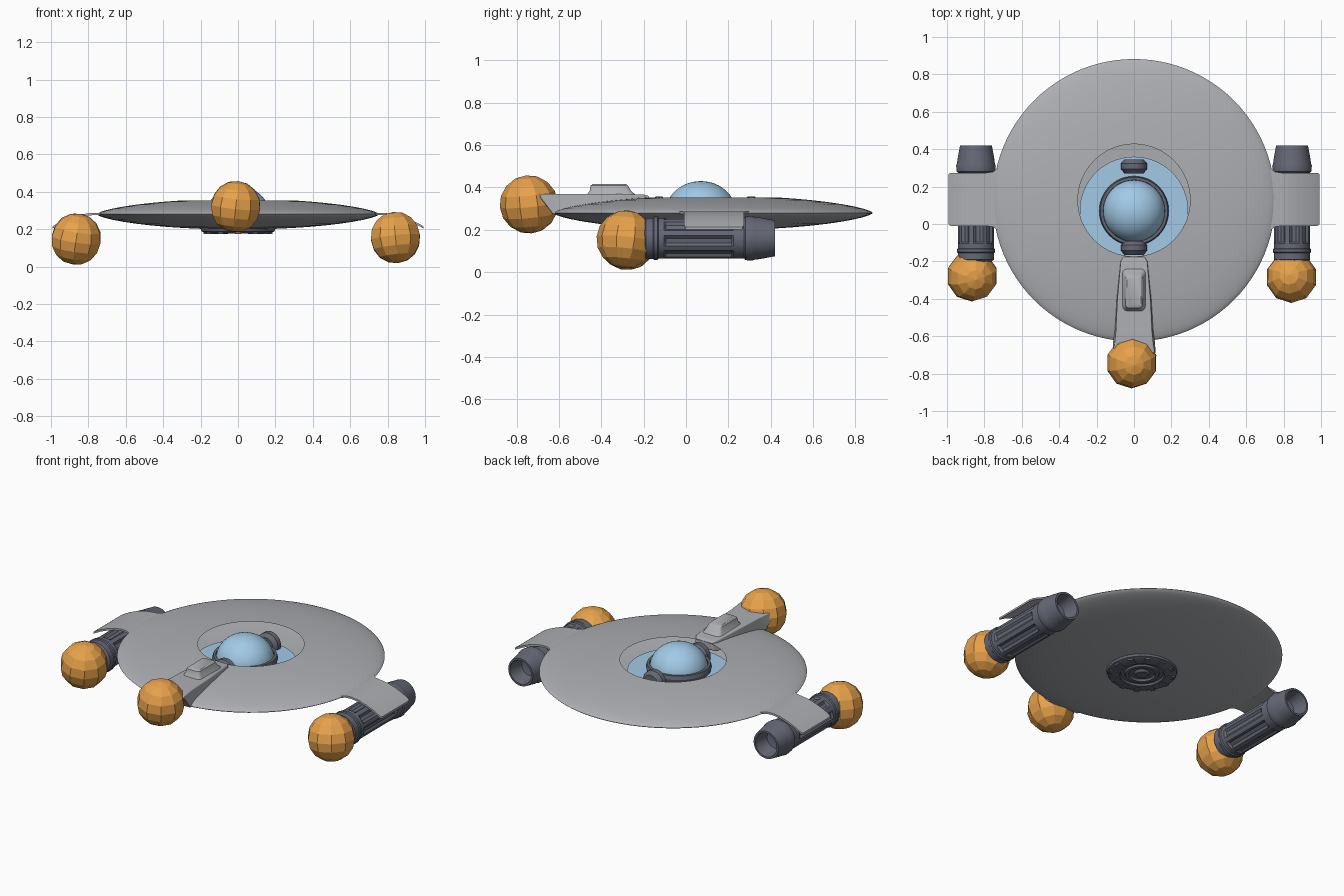
import bpy, bmesh, math
from mathutils import Matrix, Vector

if "Cube" in bpy.data.objects:
    bpy.data.objects.remove(bpy.data.objects["Cube"])


def material(name, rgb):
    m = bpy.data.materials.new(name)
    m.diffuse_color = (*rgb, 1)
    m.use_nodes = True
    m.node_tree.nodes["Principled BSDF"].inputs["Base Color"].default_value = m.diffuse_color
    return m


SLATE = material("slate", (0.13, 0.14, 0.18))
ORANGE = material("orange", (0.80, 0.36, 0.07))
BLUE = material("blue", (0.36, 0.59, 0.80))
HULL = material("hull_grey", (0.42, 0.43, 0.45))


def finish(bm, name, mat, matrix=None, smooth=True, angle=30):
    """Turn a bmesh into a named object."""
    if matrix:
        bm.transform(matrix)
    bmesh.ops.recalc_face_normals(bm, faces=bm.faces)
    me = bpy.data.meshes.new(name)
    bm.to_mesh(me)
    bm.free()
    ob = bpy.data.objects.new(name, me)
    bpy.context.collection.objects.link(ob)
    me.materials.append(mat)
    if smooth:
        bpy.ops.object.select_all(action='DESELECT')
        bpy.context.view_layer.objects.active = ob
        ob.select_set(True)
        bpy.ops.object.shade_smooth_by_angle(angle=math.radians(angle))
    return ob


def lathe(name, profile, mat, matrix, segs=64, radius=None, closed=False):
    """Revolve (r, z) points about z; radius(r, row, seg) can shape each vertex."""
    bm = bmesh.new()
    rows = []
    for k, (r, z) in enumerate(profile):
        if r == 0:
            rows.append([bm.verts.new((0, 0, z))] * segs)
            continue
        row = []
        for i in range(segs):
            a = math.tau * i / segs
            q = radius(r, k, i) if radius else r
            row.append(bm.verts.new((q * math.cos(a), q * math.sin(a), z)))
        rows.append(row)
    if closed:
        rows.append(rows[0])
    for a, b in zip(rows, rows[1:]):
        for i in range(segs):
            j = (i + 1) % segs
            bm.faces.new(list(dict.fromkeys((a[i], a[j], b[j], b[i]))))
    return finish(bm, name, mat, matrix)


def loft(name, sections, mat, bevel=0.0):
    """Skin a chain of equal closed sections and cap the ends."""
    bm = bmesh.new()
    rings = [[bm.verts.new(p) for p in s] for s in sections]
    n = len(rings[0])
    for a, b in zip(rings, rings[1:]):
        for i in range(n):
            bm.faces.new((a[i], a[(i + 1) % n], b[(i + 1) % n], b[i]))
    bm.faces.new(rings[0])
    bm.faces.new(rings[-1])
    ob = finish(bm, name, mat)
    if bevel:
        mod = ob.modifiers.new("soft_edges", 'BEVEL')
        mod.width, mod.segments = bevel, 3
    return ob


def along_y(x, y, z):
    return Matrix.Translation((x, y, z)) @ Matrix.Rotation(-math.pi / 2, 4, 'X')


# Saucer hull: lens with a round opening in the top
R = 0.755


def lens(r):
    return 0.082 * max(0, 1 - (r / R) ** 2) ** 0.65


radii = [0.30, 0.38, 0.46, 0.54, 0.61, 0.67, 0.71, 0.735, 0.75]
under = radii[::-1] + [0.2, 0.1]
lathe("saucer_hull",
      [(r, 0.28 + lens(r)) for r in radii] + [(R, 0.28)]
      + [(r, 0.28 - lens(r)) for r in under] + [(0, 0.198)],
      HULL, Matrix.Translation((0, 0.127, 0)), 96)

# Cockpit: recessed blue floor, dome, collar ring and two knuckles
C = Matrix.Translation((0, 0.07, 0))
lathe("cockpit_floor", [(0, 0.27), (0.29, 0.27), (0.29, 0.26), (0, 0.26)], BLUE, C)
lathe("cockpit_dome",
      [(0.165 * math.cos(t * math.pi / 24), 0.285 + 0.145 * math.sin(t * math.pi / 24))
       for t in range(12)] + [(0, 0.43)], BLUE, C, 48)
lathe("dome_ring", [(0.163, 0.27), (0.18, 0.27), (0.186, 0.29), (0.18, 0.312), (0.165, 0.312)],
      SLATE, C, 48, closed=True)
for name, y in (("front_knuckle", -0.128), ("rear_knuckle", 0.308)):
    lathe(name, [(0, -0.037), (0.05, -0.037), (0.07, -0.015), (0.07, 0.015),
                 (0.05, 0.037), (0, 0.037)], SLATE, along_y(0, y, 0.288), 24)

# Belly emitter: stepped rings with radial ribs
lathe("belly_emitter",
      [(0.20, 0.205), (0.195, 0.188), (0.165, 0.177), (0.125, 0.177), (0.12, 0.188),
       (0.10, 0.188), (0.095, 0.178), (0.075, 0.178), (0.07, 0.19), (0.045, 0.19),
       (0.035, 0.178), (0, 0.178)], SLATE, C, 48)
for i in range(12):
    bm = bmesh.new()
    bmesh.ops.create_cube(bm, size=1, matrix=Matrix.Diagonal((0.055, 0.03, 0.016, 1)))
    finish(bm, "emitter_rib", SLATE,
           C @ Matrix.Rotation(math.tau * i / 12, 4, 'Z') @ Matrix.Translation((0.158, 0, 0.182)))

# Front arm with raised fairing
arm = [(-0.175, 0.055, 0.31, 0.360), (-0.20, 0.07, 0.30, 0.366), (-0.40, 0.088, 0.29, 0.37),
       (-0.58, 0.097, 0.265, 0.37), (-0.63, 0.102, 0.275, 0.37), (-0.69, 0.108, 0.355, 0.37)]
loft("front_arm", [[(-w * 1.1, y, b), (w * 1.1, y, b), (w, y, t), (-w, y, t)]
                   for y, w, b, t in arm], HULL, 0.006)


def oval(w, y0, y1, z):
    """Rounded rectangle outline."""
    c = 0.4 * w
    pts = []
    for k, (sx, yy, sy) in enumerate(((1, y1, -1), (-1, y1, -1), (-1, y0, 1), (1, y0, 1))):
        for s in range(4):
            a = math.pi / 2 * (k + s / 3)
            pts.append((sx * (w - c) + c * math.cos(a), yy + sy * c + c * math.sin(a), z))
    return pts


loft("arm_fairing", [oval(0.065, -0.47, -0.235, 0.362), oval(0.052, -0.455, -0.26, 0.385),
                     oval(0.045, -0.45, -0.275, 0.41), oval(0.038, -0.44, -0.285, 0.416)], HULL)

# Side wings draped over the engine pods
wing = [(0.66, 0.24, 0.287), (0.70, 0.20, 0.287), (0.73, 0.165, 0.287), (0.755, 0.147, 0.287),
        (0.79, 0.142, 0.286), (0.84, 0.142, 0.279), (0.89, 0.142, 0.264), (0.94, 0.142, 0.243),
        (0.98, 0.142, 0.222), (0.992, 0.135, 0.214)]
for side, s in (("left", -1), ("right", 1)):
    loft(side + "_wing", [[(s * x, 0.132 - h, z - 0.012), (s * x, 0.132 + h, z - 0.012),
                           (s * x, 0.132 + h, z), (s * x, 0.132 - h, z)]
                          for x, h, z in wing], HULL)

# Engine pods: fluted barrel, collars and hollow rear nozzle
pod = [(0, -0.20), (0.085, -0.20), (0.097, -0.19), (0.097, -0.155), (0.102, -0.15),
       (0.102, -0.135), (0.096, -0.13), (0.096, -0.105), (0.096, -0.095), (0.096, 0.215),
       (0.096, 0.225), (0.096, 0.275), (0.103, 0.28), (0.106, 0.31), (0.101, 0.325),
       (0.098, 0.35), (0.085, 0.42), (0.073, 0.42), (0.055, 0.33), (0, 0.32)]


def flutes(r, row, seg):
    return r - 0.012 if row in (8, 9) and seg % 6 in (0, 1, 2) else r


for side, s in (("left", -1), ("right", 1)):
    lathe(side + "_engine_pod", pod, SLATE, along_y(s * 0.845, 0, 0.16), 48, flutes)

# Low-poly exhaust glow balls
for name, pos, tilt in (("left_glow_ball", (-0.865, -0.278, 0.147), 0.15),
                        ("right_glow_ball", (0.842, -0.285, 0.155), -0.1),
                        ("front_glow_ball", (-0.012, -0.742, 0.32), 0.1)):
    bm = bmesh.new()
    bmesh.ops.create_uvsphere(bm, u_segments=10, v_segments=8, radius=0.138)
    finish(bm, name, ORANGE, Matrix.Translation(pos) @ Matrix.Rotation(tilt, 4, 'Y')
           @ Matrix.Rotation(tilt, 4, 'X'), smooth=False)
